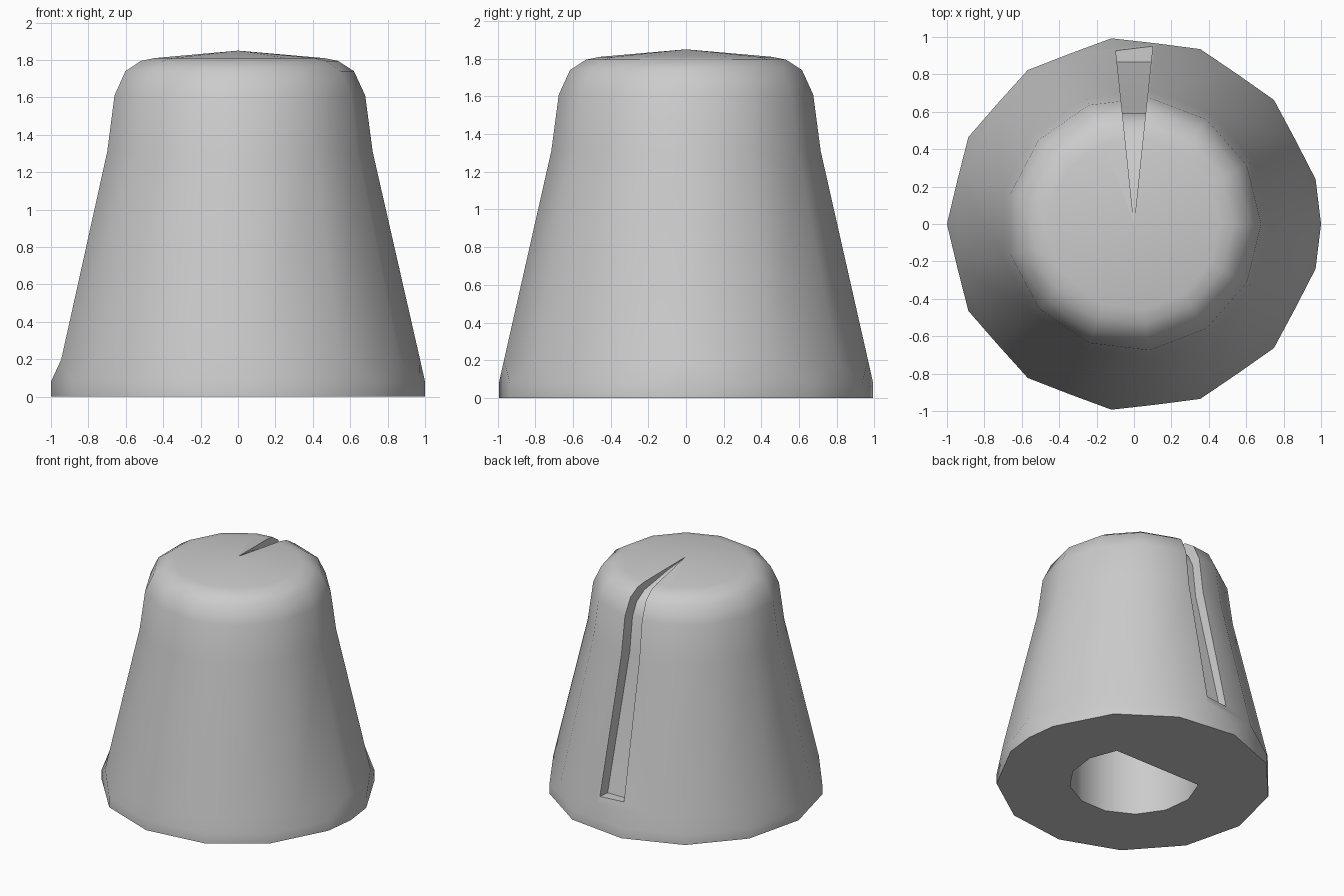
import bpy, bmesh
from math import cos, sin, pi

SIDES = 13
STEP = 2 * pi / SIDES

if "Cube" in bpy.data.objects:
    bpy.data.objects.remove(bpy.data.objects["Cube"], do_unlink=True)

grey = bpy.data.materials.new("light grey")
grey.use_nodes = True
grey.diffuse_color = (0.6, 0.6, 0.6, 1)
grey.node_tree.nodes["Principled BSDF"].inputs["Base Color"].default_value = (0.6, 0.6, 0.6, 1)


def finish(bm, name):
    bmesh.ops.recalc_face_normals(bm, faces=bm.faces)
    mesh = bpy.data.meshes.new(name)
    bm.to_mesh(mesh)
    bm.free()
    mesh.materials.append(grey)
    obj = bpy.data.objects.new(name, mesh)
    bpy.context.collection.objects.link(obj)
    return obj


def ring(bm, r, z, phase=0.0):
    return [bm.verts.new((r * cos((i + phase) * STEP), r * sin((i + phase) * STEP), z))
            for i in range(SIDES)]


def bridge(bm, a, b):
    n = len(a)
    for i in range(n):
        j = (i + 1) % n
        bm.faces.new((a[i], a[j], b[j], b[i]))


def prism(name, a, b):
    """Solid between two matching outlines."""
    bm = bmesh.new()
    lower = [bm.verts.new(p) for p in a]
    upper = [bm.verts.new(p) for p in b]
    bridge(bm, lower, upper)
    bm.faces.new(lower)
    bm.faces.new(upper)
    return finish(bm, name)


# Knob body: foot band, twisted skirt, flared side and domed cap
bm = bmesh.new()
foot, lip = [ring(bm, 1.0, z, 0.5) + [bm.verts.new((1, 0, z))] for z in (0, 0.08)]
bridge(bm, foot, lip)
bm.faces.new(foot)

profile = [(0.973, 0.2), (0.72, 1.31), (0.68, 1.61), (0.62, 1.74), (0.535, 1.795), (0.46, 1.81)]
rings = [ring(bm, r, z) for r, z in profile]
skirt = rings[0]
for i in range(SIDES):
    bm.faces.new((skirt[i], lip[i], skirt[(i + 1) % SIDES]))
    if i:
        bm.faces.new((lip[i - 1], lip[i], skirt[i]))
bm.faces.new((lip[SIDES - 1], lip[SIDES], skirt[0]))
bm.faces.new((lip[SIDES], lip[0], skirt[0]))
for a, b in zip(rings, rings[1:]):
    bridge(bm, a, b)
apex = bm.verts.new((0, 0, 1.85))
for i in range(SIDES):
    bm.faces.new((rings[-1][i], rings[-1][(i + 1) % SIDES], apex))
knob = finish(bm, "knob_body")

# Pointer groove: wedge that widens away from the axis
groove = [(0.865, 0.26), (0.62, 1.31), (0.59, 1.58), (0.545, 1.68), (0.46, 1.745),
          (0.19, 1.815), (0.01, 1.845), (0.01, 2.0), (1.2, 2.0), (1.2, 0.26)]
pointer_cutter = prism("pointer_groove_cutter",
                       [(-0.105 * y, y, z) for y, z in groove],
                       [(0.105 * y, y, z) for y, z in groove])

# Shaft socket: D-shaped hole in the underside
arc = [-pi / 2 + (k - 4.5) * STEP for k in range(10)]
socket_cutter = prism("shaft_socket_cutter",
                      *[[(0.47 * cos(t), 0.47 * sin(t), z) for t in arc] for z in (-0.1, 1.2)])

# Cut groove and socket
bpy.context.view_layer.objects.active = knob
for cutter in (pointer_cutter, socket_cutter):
    cutter.hide_render = True
    mod = knob.modifiers.new(cutter.name, 'BOOLEAN')
    mod.operation = 'DIFFERENCE'
    mod.solver = 'EXACT'
    mod.object = cutter
    bpy.ops.object.modifier_apply(modifier=mod.name)
    bpy.data.objects.remove(cutter, do_unlink=True)

# Smooth sides with crisp cut edges
bpy.ops.object.select_all(action='DESELECT')
knob.select_set(True)
bpy.ops.object.shade_smooth_by_angle(angle=0.7)
